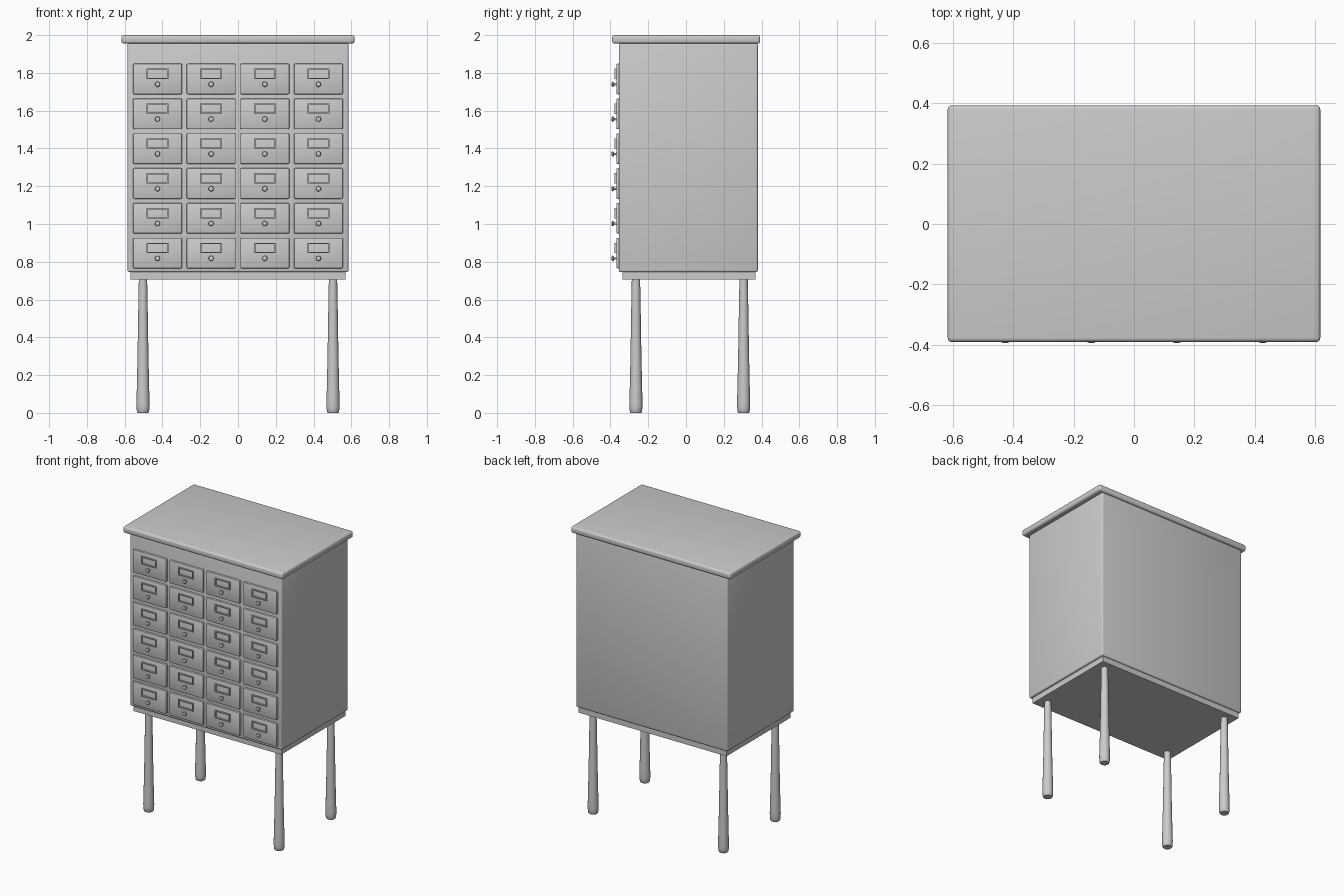
import bpy, bmesh, math
from mathutils import Matrix

if "Cube" in bpy.data.objects:
    bpy.data.objects.remove(bpy.data.objects["Cube"])


def finish(bm, name):
    bmesh.ops.recalc_face_normals(bm, faces=bm.faces)
    me = bpy.data.meshes.new(name)
    bm.to_mesh(me)
    bm.free()
    ob = bpy.data.objects.new(name, me)
    bpy.context.collection.objects.link(ob)
    bpy.ops.object.select_all(action='DESELECT')
    ob.select_set(True)
    bpy.context.view_layer.objects.active = ob
    bpy.ops.object.shade_smooth_by_angle(angle=math.radians(35))
    return ob


def box(name, x0, x1, y0, y1, z0, z1, bevel=0.0, segs=3):
    bm = bmesh.new()
    m = Matrix.Translation(((x0 + x1) / 2, (y0 + y1) / 2, (z0 + z1) / 2)) \
        @ Matrix.Diagonal((x1 - x0, y1 - y0, z1 - z0, 1))
    bmesh.ops.create_cube(bm, size=1, matrix=m)
    if bevel:
        bmesh.ops.bevel(bm, geom=bm.edges[:], offset=bevel, segments=segs,
                        profile=0.5, affect='EDGES')
    return finish(bm, name)


def lathe(name, profile, matrix, n=24):
    # profile of (radius, height), closed by caps at both ends
    bm = bmesh.new()
    rings = [[bm.verts.new(matrix @ Matrix.Rotation(2 * math.pi * i / n, 4, 'Z')
                           @ Matrix.Translation((r, 0, h)).translation)
              for i in range(n)] for r, h in profile]
    for a, b in zip(rings, rings[1:]):
        for i in range(n):
            bm.faces.new((a[i], a[(i + 1) % n], b[(i + 1) % n], b[i]))
    bm.faces.new(rings[0])
    bm.faces.new(rings[-1])
    return finish(bm, name)


def frame(name, cx, cz, w, h, t, y0, y1):
    # rectangular picture-frame shape facing -y
    bm = bmesh.new()
    loops = []
    for y, inset in ((y1, 0), (y0, 0), (y0, t), (y1, t)):
        a, b = w / 2 - inset, h / 2 - inset
        loops.append([bm.verts.new((cx + sx * a, y, cz + sz * b))
                      for sx, sz in ((-1, -1), (1, -1), (1, 1), (-1, 1))])
    for k in range(4):
        p, q = loops[k], loops[(k + 1) % 4]
        for i in range(4):
            bm.faces.new((p[i], p[(i + 1) % 4], q[(i + 1) % 4], q[i]))
    return finish(bm, name)


# Case, top board and base board
box("cabinet_body", -0.585, 0.585, -0.356, 0.38, 0.745, 1.957, 0.01)
box("top_board", -0.617, 0.617, -0.391, 0.393, 1.955, 2.0, 0.014, 4)
box("base_board", -0.57, 0.57, -0.337, 0.368, 0.705, 0.75)

# Tapered legs, thicker toward the foot
leg = [(0.028, 0), (0.032, 0.006), (0.0345, 0.03), (0.035, 0.05),
       (0.033, 0.12), (0.029, 0.3), (0.025, 0.55), (0.022, 0.71)]
for sx, side in ((-1, "left"), (1, "right")):
    for y, end in ((-0.265, "front"), (0.305, "back")):
        lathe(f"{end}_{side}_leg", leg, Matrix.Translation((sx * 0.503, y, 0)))

# Drawers: raised panel, card holder and round knob
knob = [(0.007, 0), (0.005, 0.008), (0.006, 0.012), (0.0125, 0.016),
        (0.014, 0.02), (0.012, 0.024), (0.006, 0.0265)]
for row in range(6):
    z = 0.846 + row * 0.1843
    for col in range(4):
        x = (col - 1.5) * 0.284
        tag = f"{row + 1}_{col + 1}"
        box(f"drawer_front_{tag}", x - 0.13, x + 0.13, -0.369, -0.345,
            z - 0.081, z + 0.081, 0.007, 2)
        frame(f"card_holder_{tag}", x, z + 0.027, 0.115, 0.055, 0.007,
              -0.378, -0.366)
        lathe(f"knob_{tag}", knob,
              Matrix.Translation((x, -0.368, z - 0.028))
              @ Matrix.Rotation(math.pi / 2, 4, 'X'), 16)
